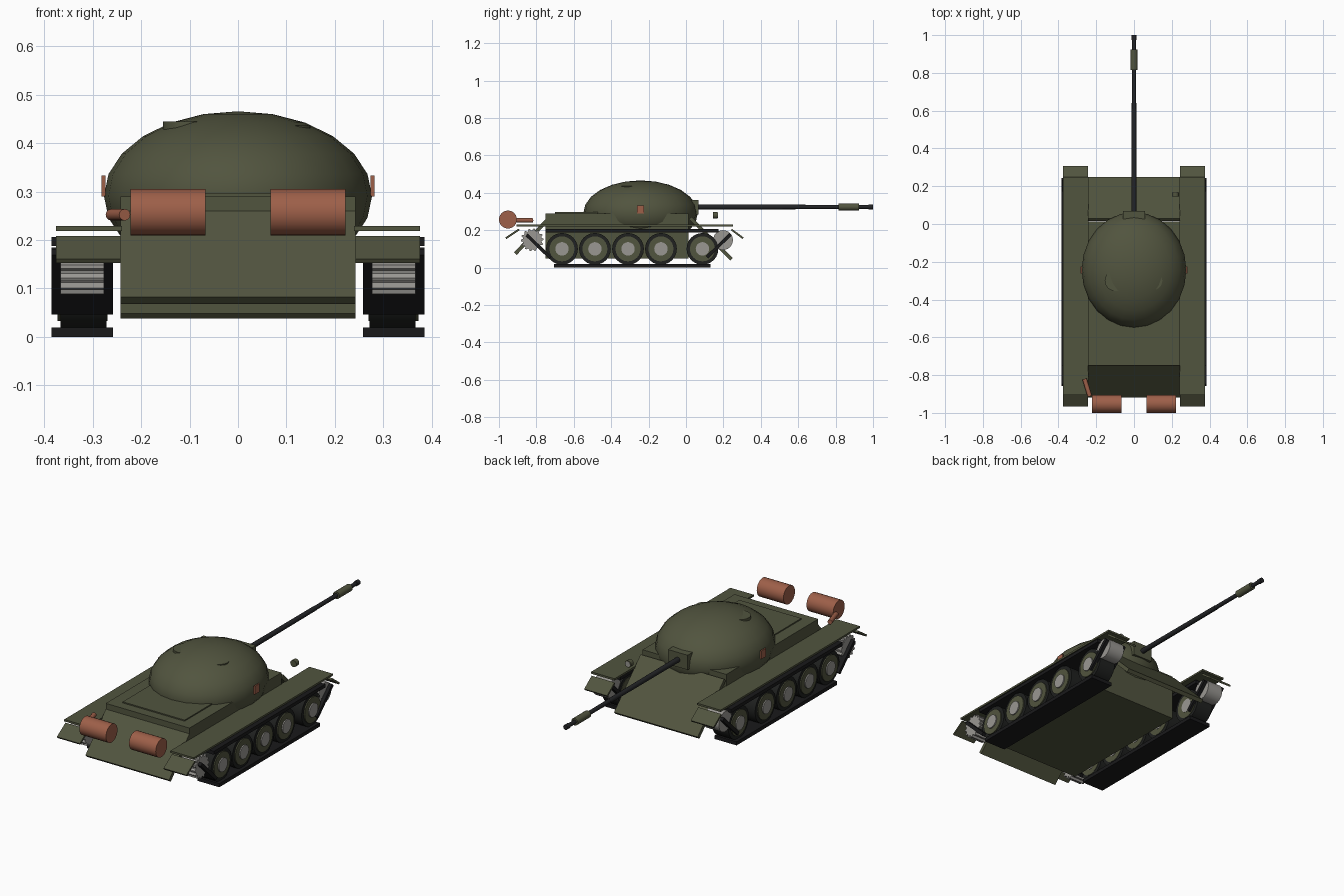
import bpy, bmesh, math
from mathutils import Vector, Matrix

if "Cube" in bpy.data.objects:
    bpy.data.objects.remove(bpy.data.objects["Cube"])


def mat(name, r, g, b):
    m = bpy.data.materials.new(name)
    m.diffuse_color = (r, g, b, 1)
    m.use_nodes = True
    m.node_tree.nodes["Principled BSDF"].inputs["Base Color"].default_value = m.diffuse_color
    return m


OLIVE = mat("olive_paint", 0.083, 0.089, 0.049)
TRACK = mat("track_black", 0.010, 0.010, 0.011)
RUBBER = mat("tyre_rubber", 0.014, 0.015, 0.014)
GUNMETAL = mat("gun_metal", 0.017, 0.018, 0.020)
STEEL = mat("bare_steel", 0.32, 0.31, 0.29)
RUST = mat("rust_red", 0.34, 0.115, 0.066)


def finish(name, bm, m, smooth=False):
    bmesh.ops.recalc_face_normals(bm, faces=bm.faces)
    me = bpy.data.meshes.new(name)
    bm.to_mesh(me)
    bm.free()
    me.materials.append(m)
    ob = bpy.data.objects.new(name, me)
    bpy.context.collection.objects.link(ob)
    if smooth:
        bpy.ops.object.select_all(action='DESELECT')
        ob.select_set(True)
        bpy.context.view_layer.objects.active = ob
        bpy.ops.object.shade_smooth_by_angle(angle=math.radians(35))
    return ob


def box(name, x, y, z, m):
    """Box from (min, max) pairs."""
    bm = bmesh.new()
    bmesh.ops.create_cube(bm, size=1)
    for v in bm.verts:
        v.co = Vector(r[0] if c < 0 else r[1] for c, r in zip(v.co, (x, y, z)))
    return finish(name, bm, m)


def slab(name, x, p0, p1, t, m):
    """Sloped plate whose centre line runs between two (y, z) points."""
    a, b = Vector(p0), Vector(p1)
    d = (b - a).normalized()
    n = Vector((-d.y, d.x)) * t / 2
    bm = bmesh.new()
    rings = [[bm.verts.new((xx, p.x, p.y)) for p in (a + n, b + n, b - n, a - n)] for xx in x]
    for r in rings:
        bm.faces.new(r)
    for i in range(4):
        j = (i + 1) % 4
        bm.faces.new((rings[0][i], rings[0][j], rings[1][j], rings[1][i]))
    return finish(name, bm, m)


def rod(name, p0, p1, r0, m, r1=None, seg=24):
    """Cylinder or cone between two points."""
    a, b = Vector(p0), Vector(p1)
    bm = bmesh.new()
    rot = (b - a).to_track_quat('Z', 'Y').to_matrix().to_4x4()
    bmesh.ops.create_cone(bm, cap_ends=True, segments=seg, radius1=r0,
                          radius2=r0 if r1 is None else r1, depth=(b - a).length,
                          matrix=Matrix.Translation((a + b) / 2) @ rot)
    return finish(name, bm, m, True)


def gear(name, x, y, z, r_out, r_in, teeth, m):
    """Toothed wheel with its axle along x."""
    bm = bmesh.new()
    rings = []
    for xx in x:
        ring = []
        for i in range(teeth * 4):
            a = 2 * math.pi * i / (teeth * 4)
            r = r_out if i % 4 < 2 else r_in
            ring.append(bm.verts.new((xx, y + r * math.cos(a), z + r * math.sin(a))))
        bm.faces.new(ring)
        rings.append(ring)
    n = teeth * 4
    for i in range(n):
        j = (i + 1) % n
        bm.faces.new((rings[0][i], rings[0][j], rings[1][j], rings[1][i]))
    return finish(name, bm, m)


# Hull: box, sloped end plates and raised engine deck
W = 0.243
box("hull", (-W, W), (-0.75, 0.013), (0.048, 0.29), OLIVE)
slab("front_plate", (-W, W), (0.023, 0.265), (0.243, 0.045), 0.02, OLIVE)
slab("rear_plate", (-W, W), (-0.743, 0.253), (-0.912, 0.075), 0.02, OLIVE)
box("engine_deck", (-0.18, 0.18), (-0.70, -0.38), (0.288, 0.296), OLIVE)

# Turret: flattened sphere with hatches, mantlet and side markers
bm = bmesh.new()
bmesh.ops.create_uvsphere(bm, u_segments=24, v_segments=12, radius=1,
                          matrix=Matrix.Translation((0, -0.243, 0.291)) @ Matrix.Diagonal((0.277, 0.306, 0.175, 1)))
finish("turret", bm, OLIVE, True)
rod("commander_hatch", (-0.10, -0.30, 0.41), (-0.10, -0.30, 0.445), 0.055, OLIVE)
rod("loader_hatch", (0.10, -0.30, 0.41), (0.10, -0.30, 0.437), 0.05, OLIVE)
box("mantlet", (-0.057, 0.057), (0.02, 0.068), (0.285, 0.362), OLIVE)

# Gun, along +y
GZ = 0.324
rod("barrel_base", (0, 0.04, GZ), (0, 0.64, GZ), 0.0135, GUNMETAL, 0.012, 16)
rod("barrel", (0, 0.62, GZ), (0, 0.99, GZ), 0.011, GUNMETAL, 0.010, 16)
rod("bore_evacuator", (0, 0.815, GZ), (0, 0.924, GZ), 0.019, OLIVE, None, 16)
rod("muzzle", (0, 0.975, GZ), (0, 1.0, GZ), 0.013, GUNMETAL, None, 16)

# Headlight
rod("headlight", (0.22, 0.145, 0.28), (0.22, 0.168, 0.28), 0.018, OLIVE, None, 16)
rod("headlight_lens", (0.22, 0.167, 0.28), (0.22, 0.170, 0.28), 0.014, STEEL, None, 16)

# Tow log at the rear left
rod("rear_log", (-0.262, -0.82, 0.252), (-0.234, -0.912, 0.252), 0.012, RUST, None, 12)

# Running gear and fittings, both sides
for s, side in ((-1, "left"), (1, "right")):
    def sx(a, b):
        return tuple(sorted((s * a, s * b)))

    def wheel(name, y, z, r, x0, x1, m):
        rod(f"{side}_{name}", (s * x0, y, z), (s * x1, y, z), r, m)

    box(f"{side}_turret_marker", sx(0.274, 0.282), (-0.262, -0.224), (0.290, 0.333), RUST)
    rod(f"{side}_fuel_drum", (s * 0.067, -0.952, 0.257), (s * 0.222, -0.952, 0.257), 0.048, RUST)

    # Fender with sloped mudflaps
    box(f"{side}_fender", sx(W - 0.003, 0.376), (-0.905, 0.25), (0.219, 0.229), OLIVE)
    slab(f"{side}_front_flap", sx(W, 0.376), (0.243, 0.203), (0.305, 0.157), 0.01, OLIVE)
    slab(f"{side}_rear_flap", sx(W, 0.376), (-0.892, 0.204), (-0.963, 0.157), 0.01, OLIVE)

    # Track runs
    tx = sx(0.258, 0.385)
    box(f"{side}_track_bottom", tx, (-0.705, 0.13), (0, 0.019), TRACK)
    box(f"{side}_track_top", tx, (-0.75, 0.175), (0.188, 0.206), TRACK)
    slab(f"{side}_track_front", tx, (0.112, 0.055), (0.238, 0.178), 0.018, TRACK)
    slab(f"{side}_track_rear", tx, (-0.725, 0.052), (-0.852, 0.175), 0.018, TRACK)

    # Road wheels: tyre, painted disc and steel hub
    for i, y in enumerate((-0.663, -0.487, -0.31, -0.134, 0.088)):
        wheel(f"tyre_{i}", y, 0.1, 0.085, 0.272, 0.367, RUBBER)
        wheel(f"wheel_disc_{i}", y, 0.1, 0.067, 0.27, 0.373, OLIVE)
        wheel(f"wheel_hub_{i}", y, 0.1, 0.036, 0.268, 0.379, STEEL)

    # Rear drive sprocket and front idler
    gear(f"{side}_drive_sprocket", sx(0.277, 0.367), -0.822, 0.148, 0.061, 0.051, 14, STEEL)
    wheel("idler", 0.198, 0.147, 0.053, 0.277, 0.367, STEEL)
